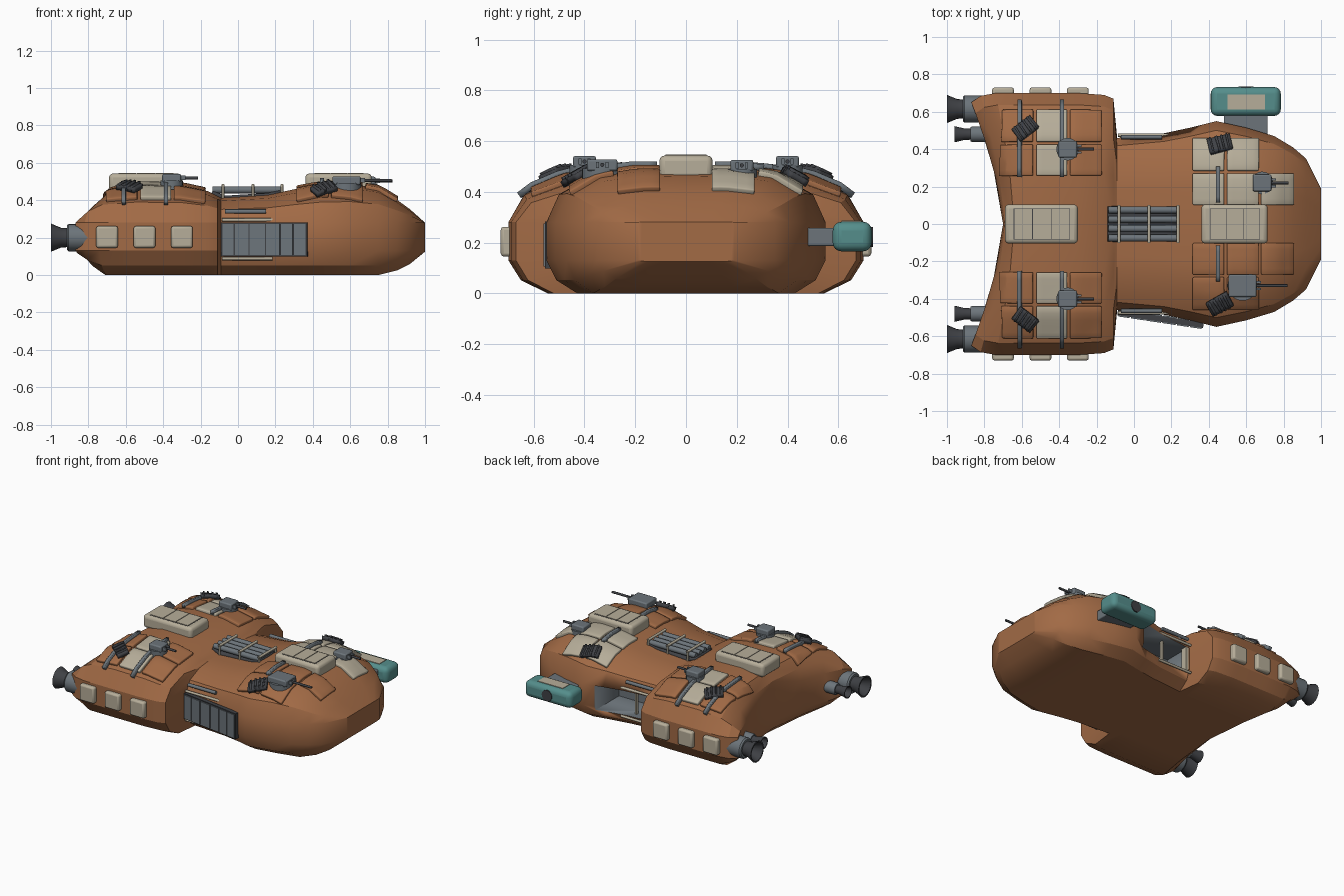
import bpy, bmesh, math
from mathutils import Matrix, Vector
from mathutils.bvhtree import BVHTree

old = bpy.data.objects.get("Cube")
if old:
    bpy.data.objects.remove(old)


def material(name, rgb):
    m = bpy.data.materials.new(name)
    m.use_nodes = True
    m.diffuse_color = (*rgb, 1)
    m.node_tree.nodes["Principled BSDF"].inputs["Base Color"].default_value = (*rgb, 1)
    return m


BROWN = material("rust brown", (0.36, 0.145, 0.06))
BEIGE = material("beige", (0.47, 0.42, 0.32))
GREY = material("steel grey", (0.15, 0.175, 0.195))
DARK = material("dark grey", (0.05, 0.053, 0.06))
TEAL = material("teal", (0.09, 0.27, 0.26))


def finish(name, bm, mat, bevel=0, segments=2, angle=35):
    bmesh.ops.recalc_face_normals(bm, faces=bm.faces)
    me = bpy.data.meshes.new(name)
    bm.to_mesh(me)
    bm.free()
    me.materials.append(mat)
    ob = bpy.data.objects.new(name, me)
    bpy.context.collection.objects.link(ob)
    bpy.ops.object.select_all(action="DESELECT")
    ob.select_set(True)
    bpy.context.view_layer.objects.active = ob
    bpy.ops.object.shade_smooth_by_angle(angle=math.radians(angle))
    if bevel:
        mod = ob.modifiers.new("Bevel", "BEVEL")
        mod.width, mod.segments = bevel, segments
    return ob


def box(name, lo, hi, mat, bevel=0, segments=2, turn=0):
    lo, hi = Vector(lo), Vector(hi)
    bm = bmesh.new()
    bmesh.ops.create_cube(bm, size=1)
    bm.transform(Matrix.Diagonal((*(hi - lo), 1)))
    ob = finish(name, bm, mat, bevel, segments)
    ob.location = (lo + hi) / 2
    ob.rotation_euler.z = turn
    return ob


def lathe(name, profile, centre, mat, axis="X", sides=20):
    """Revolve (distance, radius) pairs about an axis."""
    bm = bmesh.new()
    vs = [bm.verts.new((r, 0, d)) for d, r in profile]
    es = [bm.edges.new(p) for p in zip(vs, vs[1:])]
    bmesh.ops.spin(bm, geom=vs + es, axis=(0, 0, 1), cent=(0, 0, 0),
                   angle=math.tau, steps=sides)
    bmesh.ops.remove_doubles(bm, verts=bm.verts, dist=0.0005)
    if axis != "Z":
        turn = Matrix.Rotation(math.pi / 2, 4, "Y") if axis == "X" else Matrix.Rotation(-math.pi / 2, 4, "X")
        bm.transform(turn)
    ob = finish(name, bm, mat)
    ob.location = centre
    return ob


def rod(name, start, length, r, mat, axis="X", sides=12):
    return lathe(name, [(0, 0), (0, r), (length, r), (length, 0)], start, mat, axis, sides)


# Hull: stations of (x, half width, top, bottom, rear sweep)
stations = [(-0.70, .65, .31, .10, .17), (-0.69, .685, .39, .05, .13), (-0.64, .70, .455, 0, .10),
            (-0.52, .70, .48, 0, .03), (-0.30, .70, .475, 0, 0), (-0.16, .69, .445, 0, 0),
            (-0.11, .67, .42, 0, 0), (-0.09, .46, .41, 0, 0), (0.16, .485, .425, 0, 0),
            (0.30, .515, .455, 0, 0), (0.44, .55, .48, 0, 0), (0.60, .515, .485, 0, 0),
            (0.75, .47, .46, 0, 0), (0.85, .41, .40, .025, 0), (0.92, .35, .35, .06, 0),
            (1.0, .19, .28, .125, 0)]
lower = [(0, 0), (.45, 0), (.78, 0), (.93, .4), (1, 1)]
upper = [(1, 0), (.91, .55), (.68, .9), (.38, 1.02), (0, 1)]
bm = bmesh.new()
rings = []
for x, w, top, bottom, sweep in stations:
    pts = [(u, bottom + f * (.13 - bottom)) for u, f in lower]
    pts += [(u, .28 + f * (top - .28)) for u, f in upper]
    rings.append([bm.verts.new((x - sweep * u ** 1.5, u * w, z)) for u, z in pts])
for a, b in zip(rings, rings[1:]):
    for i in range(len(a) - 1):
        bm.faces.new((a[i], a[i + 1], b[i + 1], b[i]))
for r in (rings[0], rings[-1]):
    for i in range(4):
        bm.faces.new((r[i], r[i + 1], r[-2 - i], r[-1 - i]))
bmesh.ops.mirror(bm, geom=bm.verts[:] + bm.edges[:] + bm.faces[:], axis="Y", merge_dist=0.0005)
bmesh.ops.recalc_face_normals(bm, faces=bm.faces)
surface = BVHTree.FromBMesh(bm)
hull = finish("hull", bm, BROWN, angle=28)

# Open doorway cut into the left flank
lo, hi = Vector((-.075, .25, .10)), Vector((.36, .65, .28))
cutter = box("doorway_cutter", lo, hi, GREY)
cutter.hide_render = True
cut = hull.modifiers.new("Doorway", "BOOLEAN")
cut.operation, cut.solver, cut.object = "DIFFERENCE", "EXACT", cutter
bpy.context.view_layer.update()
bpy.context.view_layer.objects.active = hull
bpy.ops.object.modifier_apply(modifier=cut.name)
bpy.data.objects.remove(cutter)
hull.data.materials.clear()
hull.data.materials.append(BROWN)
hull.data.materials.append(GREY)
for p in hull.data.polygons:
    inside = all(lo[k] - .002 < hull.data.vertices[v].co[k] < hi[k] + .002
                 for v in p.vertices for k in range(3))
    p.material_index = int(inside)
box("doorway_jamb", (-.075, .42, .10), (-.055, .465, .28), BEIGE)
box("doorway_post", (.10, .40, .10), (.115, .42, .28), BEIGE)


def height(x, y):
    hit = surface.ray_cast(Vector((x, y, 2)), Vector((0, 0, -1)))[0]
    return hit.z if hit else .28


def drape(name, x, y, sx, sy, mat, thick=.018, lift=0, turn=0, bevel=.006, n=5):
    """A plate that follows the hull top."""
    bm = bmesh.new()
    bmesh.ops.create_grid(bm, x_segments=n, y_segments=n, size=.5)
    bm.transform(Matrix.Translation((x, y, 0)) @ Matrix.Rotation(turn, 4, "Z")
                 @ Matrix.Diagonal((sx, sy, 1, 1)))
    for v in bm.verts:
        v.co.z = height(v.co.x, v.co.y) + lift
    ob = finish(name, bm, mat)
    sol = ob.modifiers.new("Thickness", "SOLIDIFY")
    sol.thickness, sol.offset = thick + .012, 1
    for v in ob.data.vertices:
        v.co.z -= .012
    if bevel:
        mod = ob.modifiers.new("Bevel", "BEVEL")
        mod.width, mod.segments = bevel, 2
    return ob


# Armour tiles
for s, side in ((1, "left"), (-1, "right")):
    for c, x in enumerate((-.62, -.44, -.26)):
        for y in (.34, .52):
            drape(f"rear_tile_{side}", x, s * y, .165, .165, BEIGE if c == 1 else BROWN)
    for y, count in ((.185, 3), (.365, 2)):
        for c in range(count):
            drape(f"front_tile_{side}", .40 + c * .18, s * y, .165, .165, BEIGE if s > 0 else BROWN)

    # Straps and grilles on the tiles
    for x in (-.61, -.385):
        drape(f"rear_strap_{side}", x, s * .45, .022, .40, GREY, .014, .022, 0, 0, 8)
    drape(f"front_strap_{side}", .45, s * .21, .022, .19, GREY, .014, .022, 0, 0, 6)
    for x, y, turn in ((-.58, .505, .65), (.46, .42, .25 if s > 0 else .5)):
        turn *= 1 if s > 0 or x > 0 else -1
        drape(f"grille_{side}", x, s * y, .12, .075, DARK, .016, .03, turn, 0)
        for k in (-.04, -.013, .013, .04):
            drape(f"grille_rib_{side}", x + k * math.cos(turn), s * y + k * math.sin(turn),
                  .010, .075, DARK, .026, .03, turn, 0, 3)

    # Flank boxes
    for x in (-.70, -.50, -.30):
        a, b = sorted((s * .66, s * .73))
        box(f"flank_box_{side}", (x - .058, a, .145), (x + .058, b, .262), BEIGE, .012)

    # Rails round the doorway
    rod(f"upper_rail_{side}", (-.07, s * .465, .34), .22, .012, GREY)
    for z in (.295, .088):
        rod(f"door_rail_{side}", (-.085, s * .475, z), .27, .009, BEIGE)

    # Engines: (y, body radius, body end, nozzle tip)
    for y, r, end, tip in ((.615, .073, -.915, -1), (.48, .042, -.875, -.96)):
        c = (0, s * y, .20)
        lathe(f"engine_body_{side}", [(-.72, 0), (-.72, r), (end + .01, r), (end, r * .9), (end, 0)], c, GREY)
        lathe(f"engine_nozzle_{side}", [(end, r * .7), (end - .03, r * .72), (tip, r * 1.03),
                                        (tip, r * .9), (end - .02, r * .5), (end - .02, 0)], c, DARK)


# Turrets
def turret(name, x, y, z, r, length, reach):
    rod(name + "_ring", (x, y, z - .05), .06, r, GREY, "Z", 24)
    box(name + "_housing", (x - length / 2, y - r * .75, z), (x + length / 2, y + r * .75, z + .046), GREY, .008)
    rod(name + "_barrel", (x, y, z + .024), reach, .008, DARK)
    for s in (-1, 1):
        box(name + "_cheek", (x + length / 2 - .01, y + s * .018 - .006, z + .012),
            (x + length / 2 + .025, y + s * .018 + .006, z + .036), GREY)


for s, side in ((1, "left"), (-1, "right")):
    turret(f"rear_turret_{side}", -.355, s * .40, .495, .06, .10, .14)
turret("front_turret_left", .685, .22, .48, .06, .10, .14)
turret("front_turret_right", .58, -.33, .482, .08, .15, .24)

# Roof lockers with raised lids
for name, a, b in (("rear_locker", -.69, -.30), ("front_locker", .36, .715)):
    box(name, (a, -.105, .45), (b, .105, .543), BEIGE, .022, 3)
    step = (b - a - .09) / 3
    for k in range(3):
        x = a + .05 + k * step
        box(name + "_gap", (x - .004, -.084, .538), (x + step - .001, .084, .5435), DARK)
        box(name + "_lid", (x, -.08, .538), (x + step - .005, .08, .547), BEIGE)

# Roof rack with tubes
drape("rack_base", .045, 0, .38, .19, DARK, .012, 0, 0, 0)
for y in (-.075, -.025, .025, .075):
    rod("rack_tube", (-.135, y, .455), .365, .019, GREY)
for x in (-.08, .08, .235):
    rod("rack_bar", (x, -.10, .478), .20, .009, BEIGE, "Y")
    for y in (-.095, .095):
        rod("rack_leg", (x, y, .40), .08, .007, BEIGE, "Z")

# Closed door on the right flank
tilt = math.atan2(-.068, .455)
along = Vector((math.cos(tilt), math.sin(tilt), 0))
mid = Vector((.142, -.507, .19))
box("door_frame", mid - Vector((.232, .015, .092)), mid + Vector((.232, .015, .092)), DARK, turn=tilt)
for k, (a, b) in enumerate(((-.224, -.165), (-.158, -.085), (-.078, .005), (.012, .085), (.092, .155), (.162, .224))):
    c = mid + along * (a + b) / 2
    half = Vector(((b - a) / 2, .021, .084))
    box("door_panel", c - half, c + half, GREY, turn=tilt)

# Side pod on a strut
box("pod_strut", (.48, .44, .187), (.715, .60, .258), GREY, .006)
box("side_pod", (.41, .578, .165), (.785, .732, .282), TEAL, .035, 4)
box("pod_hatch", (.50, .612, .277), (.70, .692, .286), BEIGE)
rod("pod_port", (.598, .725, .222), .011, .04, DARK, "Y", 20)
